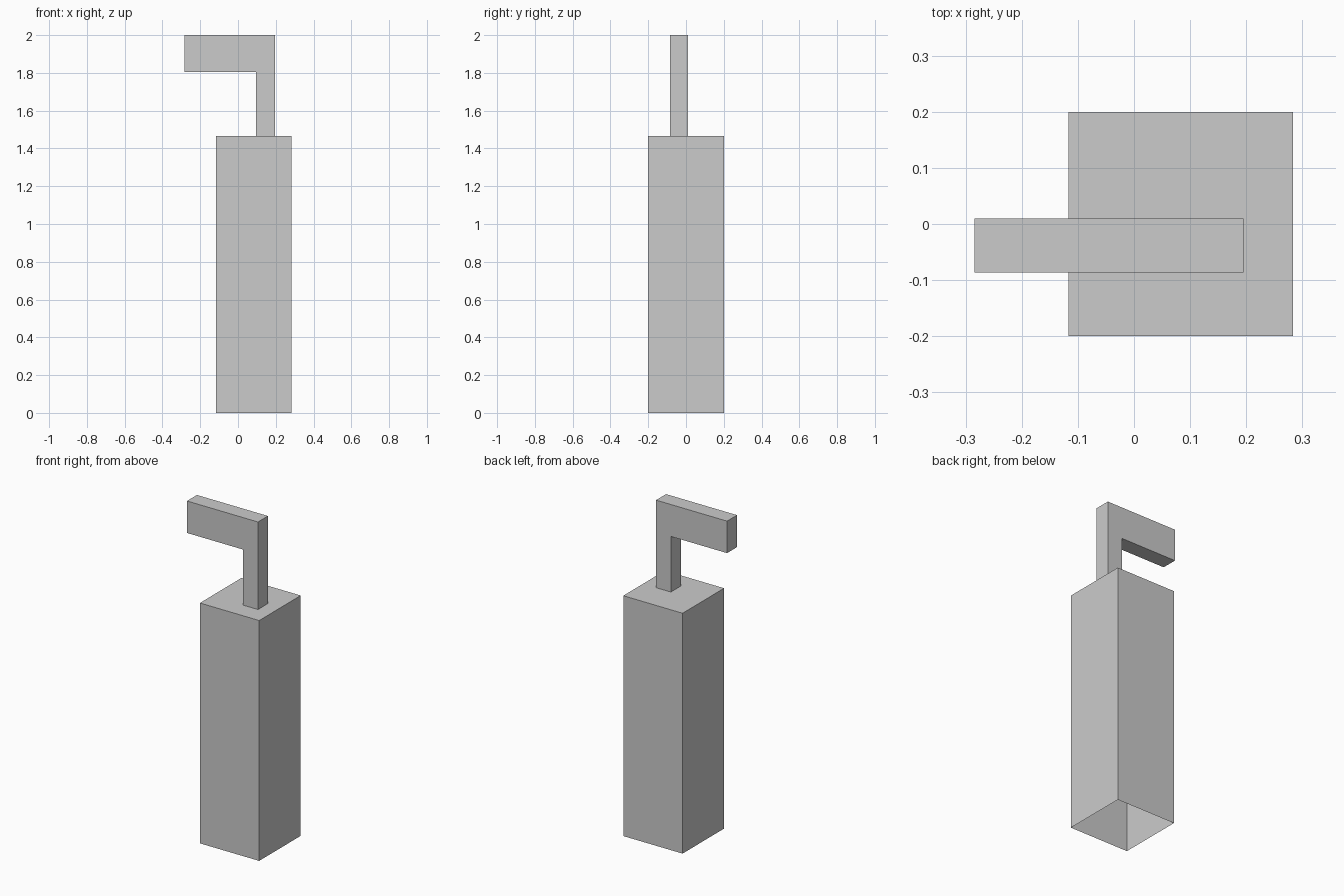
import bpy, bmesh

if "Cube" in bpy.data.objects:
    bpy.data.objects.remove(bpy.data.objects["Cube"])


def prism(name, profile, y0, y1, open_normal_z=None, open_level=None):
    """Extrude an x-z profile along y; drop the side wall lying at open_level."""
    bm = bmesh.new()
    face = bm.faces.new([bm.verts.new((x, y0, z)) for x, z in profile])
    ext = bmesh.ops.extrude_face_region(bm, geom=[face], use_keep_orig=True)
    verts = [v for v in ext["geom"] if isinstance(v, bmesh.types.BMVert)]
    bmesh.ops.translate(bm, verts=verts, vec=(0, y1 - y0, 0))
    bmesh.ops.recalc_face_normals(bm, faces=bm.faces[:])
    if open_level is not None:
        lower = [f for f in bm.faces
                 if all(abs(v.co.z - open_level) < 1e-5 for v in f.verts)]
        bmesh.ops.delete(bm, geom=lower, context="FACES_ONLY")
    mesh = bpy.data.meshes.new(name)
    bm.to_mesh(mesh)
    bm.free()
    obj = bpy.data.objects.new(name, mesh)
    bpy.context.collection.objects.link(obj)
    return obj


TOP = 1.466

# Square pillar, a thin shell open at the bottom
prism("pillar", [(-0.117, 0), (0.283, 0), (0.283, TOP), (-0.117, TOP)],
      -0.2, 0.2, open_level=0)

# Bent arm: upright post and overhanging bar in one profile
prism("bent_arm", [(0.095, TOP), (0.195, TOP), (0.195, 2), (-0.284, 2),
                   (-0.284, 1.805), (0.095, 1.805)],
      -0.086, 0.01, open_level=TOP)
